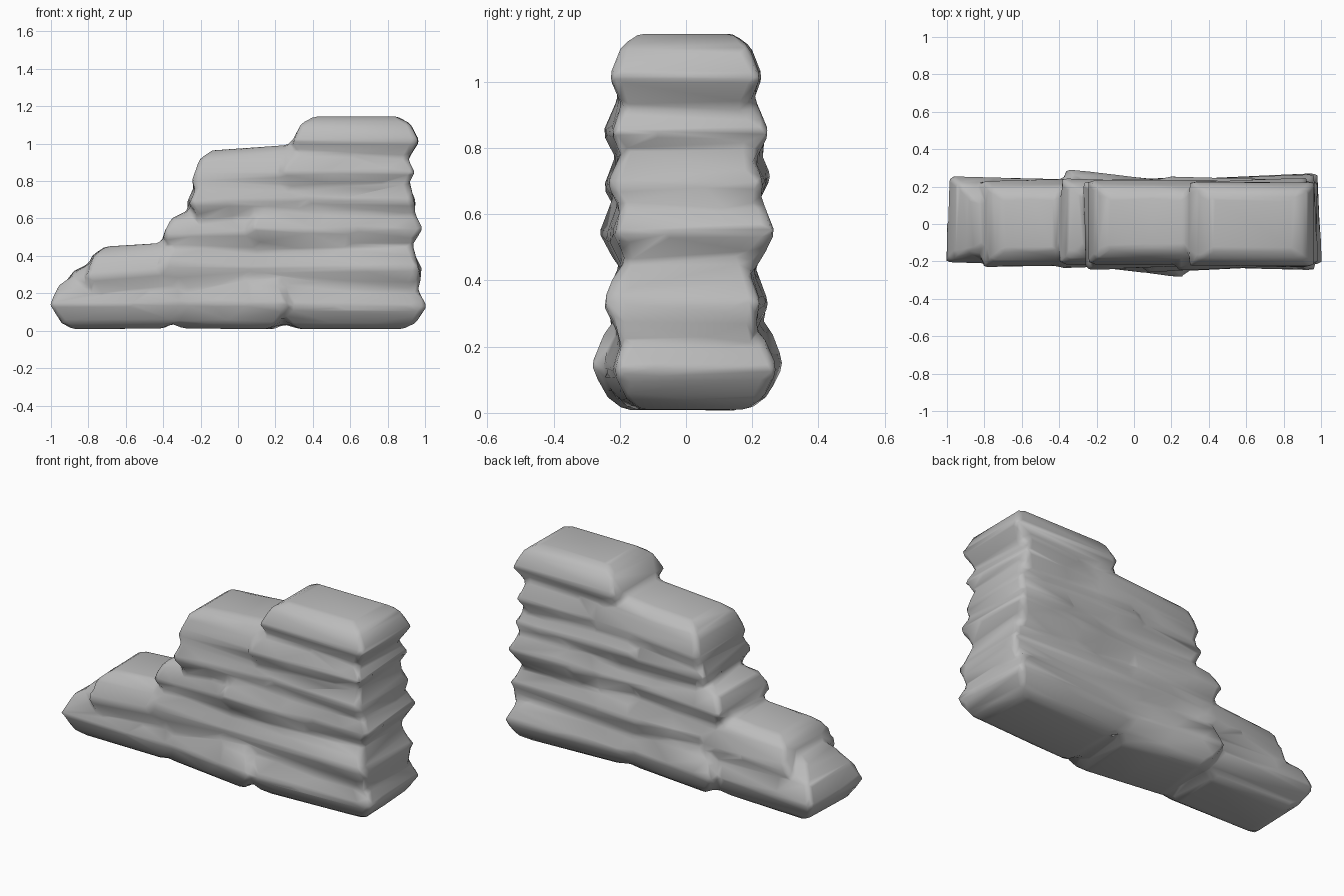
import bpy, bmesh
from mathutils import Matrix, Vector

cube = bpy.data.objects.get("Cube")
if cube:
    bpy.data.objects.remove(cube, do_unlink=True)

stone_gray = bpy.data.materials.new("stone_gray")
stone_gray.use_nodes = True
COLOR = (0.5, 0.5, 0.5, 1)
stone_gray.diffuse_color = COLOR
stone_gray.node_tree.nodes["Principled BSDF"].inputs["Base Color"].default_value = COLOR

wall_bm = bmesh.new()

# Stone section: (height fraction, inset), widest at mid height
PROFILE = [(0, .12), (.12, .06), (.48, 0), (.86, .05), (1, .12)]


def add_stone(x0, x1, z0, z1, front, back, tilt=0.0, yaw=0.0):
    """Rough block with a pillowed section, tilted sideways and turned in plan."""
    half_x, half_y, height = (x1 - x0) / 2, (back - front) / 2, z1 - z0
    centre = Vector((x0 + x1, front + back, z0 + z1)) / 2
    place = (Matrix.Translation(centre) @ Matrix.Rotation(yaw, 4, 'Z')
             @ Matrix.Rotation(tilt, 4, 'Y'))
    rings = []
    for fraction, inset in PROFILE:
        x, y, z = half_x - inset, half_y - inset * .75, (fraction - .5) * height
        rings.append([wall_bm.verts.new(place @ Vector((sx * x, sy * y, z)))
                      for sx, sy in ((-1, -1), (1, -1), (1, 1), (-1, 1))])
    for low, high in zip(rings, rings[1:]):
        for i in range(4):
            j = (i + 1) % 4
            wall_bm.faces.new((low[i], low[j], high[j], high[i]))
    wall_bm.faces.new(rings[0][::-1])
    wall_bm.faces.new(rings[-1])


# Courses from the ground up: x range, z range, front, back, tilt, yaw
STONES = [
    (-1.0, -.28, .01, .29, -.22, .25, -.01, -.03),
    (-.40, .30, .01, .29, -.25, .26, .01, -.12),
    (.20, 1.0, .01, .26, -.24, .26, 0, .05),
    (-.93, -.66, .10, .35, -.18, .20, 0, .05),
    (-.82, -.26, .15, .46, -.23, .24, -.06, .02),
    (-.42, .24, .21, .48, -.23, .24, .03, .04),
    (.10, .98, .21, .46, -.24, .24, 0, -.03),
    (-.40, .20, .40, .64, -.23, .24, -.03, -.03),
    (.04, .60, .42, .66, -.25, .24, .05, .06),
    (.42, .98, .42, .68, -.23, .26, 0, .04),
    (-.27, .34, .57, .82, -.24, .24, -.03, .04),
    (.16, .95, .60, .81, -.23, .25, .03, -.03),
    (-.25, .44, .67, .98, -.22, .24, -.07, 0),
    (.22, .94, .73, .97, -.24, .24, 0, .04),
    (.29, .97, .89, 1.145, -.23, .23, 0, -.01),
]
for stone in STONES:
    add_stone(*stone)

# Rubble core fills the joints
add_stone(-.35, .98, .03, .55, -.215, .215)
add_stone(-.2, .95, .4, .95, -.21, .21)

mesh = bpy.data.meshes.new("blocks")
wall_bm.to_mesh(mesh)
wall_bm.free()
blocks = bpy.data.objects.new("blocks", mesh)
bpy.context.collection.objects.link(blocks)

# Fuse the blocks, wear the seams and reduce to broad facets
remesh = blocks.modifiers.new("fuse", 'REMESH')
remesh.mode = 'VOXEL'
remesh.voxel_size = 0.02
smooth = blocks.modifiers.new("wear", 'SMOOTH')
smooth.factor = 0.5
smooth.iterations = 4
decimate = blocks.modifiers.new("facet", 'DECIMATE')
decimate.ratio = 0.05
bpy.context.view_layer.update()
depsgraph = bpy.context.evaluated_depsgraph_get()
wall_mesh = bpy.data.meshes.new_from_object(blocks.evaluated_get(depsgraph))
bpy.data.objects.remove(blocks, do_unlink=True)

wall_mesh.materials.clear()
wall_mesh.materials.append(stone_gray)
for p in wall_mesh.polygons:
    p.use_smooth = True
    p.material_index = 0
wall_mesh.name = "ruined_stone_wall"
wall = bpy.data.objects.new("ruined_stone_wall", wall_mesh)
bpy.context.collection.objects.link(wall)
